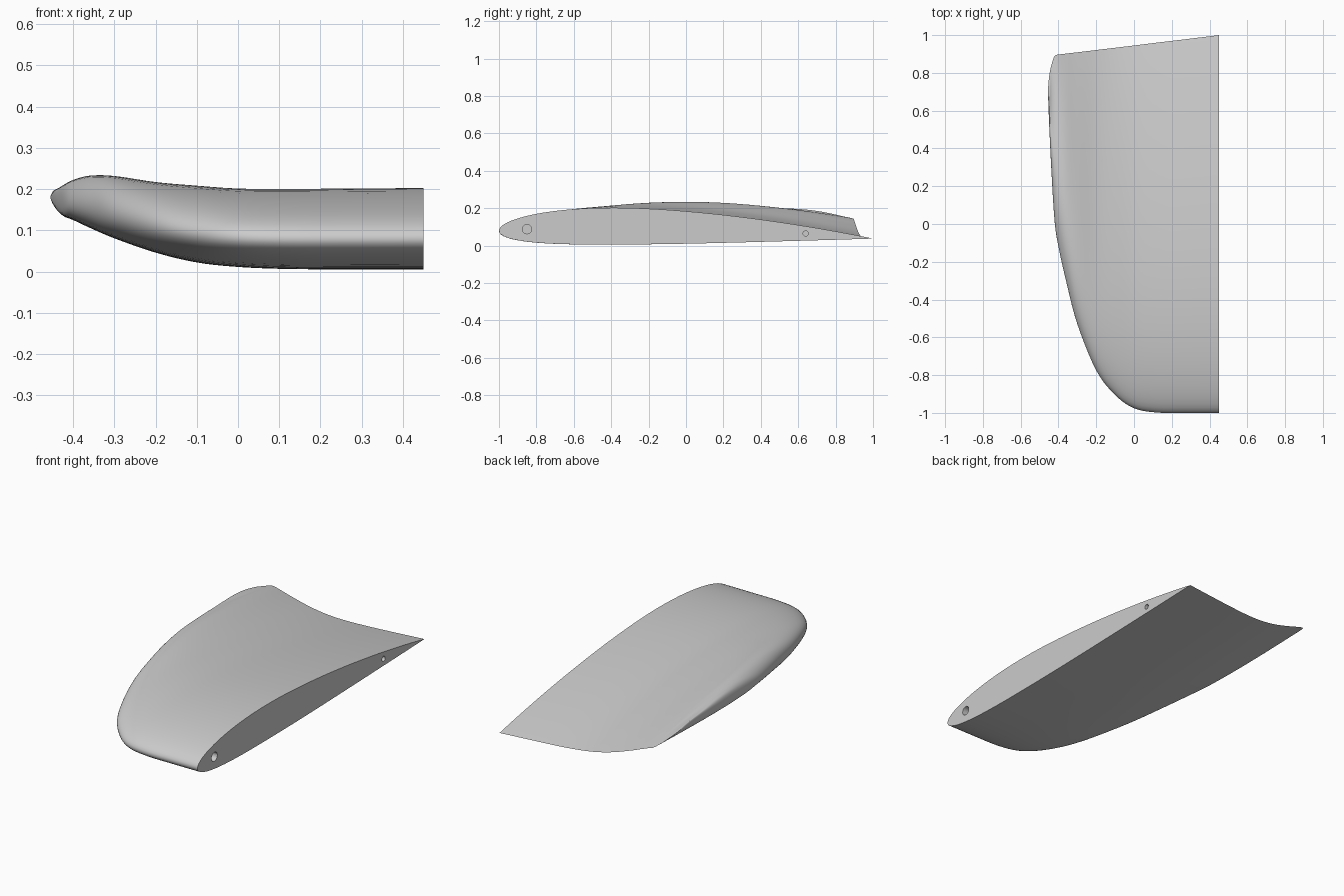
import bpy, bmesh, math
from mathutils import Matrix

if "Cube" in bpy.data.objects:
    bpy.data.objects.remove(bpy.data.objects["Cube"])

grey = bpy.data.materials.new("light grey")
grey.use_nodes = True
colour = (0.6, 0.6, 0.6, 1)
grey.diffuse_color = colour
grey.node_tree.nodes["Principled BSDF"].inputs["Base Color"].default_value = colour

# Span stations: x, leading edge y, trailing edge y, underside z, thickness
STATIONS = [
    (.45, -1, 1, .003, .197),
    (.28, -1, .979, .003, .196),
    (.12, -.998, .96, .004, .194),
    (0, -.975, .945, .009, .19),
    (-.1, -.905, .933, .02, .186),
    (-.2, -.775, .921, .044, .171),
    (-.3, -.53, .909, .079, .151),
    (-.36, -.3, .902, .105, .126),
    (-.4, -.12, .897, .124, .097),
    (-.42, .01, .89, .132, .079),
    (-.435, .24, .85, .144, .058),
    (-.448, .5, .79, .162, .033),
    (-.455, .68, .72, .178, .004),
]
STEPS = 5
CHORD_POINTS = 40


def smooth(a, b, c, d, t):
    """Catmull-Rom blend between stations b and c."""
    return [.5 * (2*q + (r - p)*t + (2*p - 5*q + 4*r - s)*t*t
                  + (3*q - p - 3*r + s)*t**3) for p, q, r, s in zip(a, b, c, d)]


def span_sections():
    ends = ([[2*p - q for p, q in zip(STATIONS[0], STATIONS[1])]] + STATIONS
            + [[2*p - q for p, q in zip(STATIONS[-1], STATIONS[-2])]])
    for i in range(len(STATIONS) - 1):
        for k in range(STEPS):
            yield smooth(*ends[i:i + 4], k / STEPS)
    yield STATIONS[-1]


def airfoil(u, side):
    """Height of the cambered section, in units of its thickness."""
    half = 5 * (.2969*math.sqrt(u) - .126*u - .3516*u**2 + .2843*u**3 - .1036*u**4)
    p = .4
    camber = .2 * ((2*p*u - u*u) / p**2 if u < p
                   else (1 - 2*p + 2*p*u - u*u) / (1 - p)**2)
    return .39 - .215*u + camber + side * half


# Loop from trailing edge over the top to the nose and back underneath
loop = []
for i in range(2 * CHORD_POINTS):
    angle = math.pi * i / CHORD_POINTS
    u = (1 + math.cos(angle)) / 2
    loop.append((u, airfoil(u, 1 if i <= CHORD_POINTS else -1)))

# Wing tip skin lofted through the sections
bm = bmesh.new()
rings = [[bm.verts.new((x, nose + u * (tail - nose), base + h * thick)) for u, h in loop]
         for x, nose, tail, base, thick in span_sections()]
for a, b in zip(rings, rings[1:]):
    for i in range(len(a)):
        j = (i + 1) % len(a)
        bm.faces.new((a[i], a[j], b[j], b[i]))
bm.faces.new(rings[0])
bm.faces.new(rings[-1])
bmesh.ops.recalc_face_normals(bm, faces=bm.faces)
mesh = bpy.data.meshes.new("wing_tip")
bm.to_mesh(mesh)
bm.free()
mesh.materials.append(grey)
wing = bpy.data.objects.new("wing_tip", mesh)
bpy.context.collection.objects.link(wing)

# Blind peg holes bored into the flat root face
bm = bmesh.new()
for y, z, radius in ((-.85, .088, .025), (.64, .065, .014)):
    place = Matrix.Translation((.45, y, z)) @ Matrix.Rotation(math.pi / 2, 4, "Y")
    bmesh.ops.create_cone(bm, cap_ends=True, segments=32, radius1=radius,
                          radius2=radius, depth=.4, matrix=place)
cutter_mesh = bpy.data.meshes.new("peg_hole_cutter")
bm.to_mesh(cutter_mesh)
bm.free()
cutter_mesh.materials.append(grey)
cutter = bpy.data.objects.new("peg_hole_cutter", cutter_mesh)
bpy.context.collection.objects.link(cutter)
cutter.hide_render = True

bore = wing.modifiers.new("peg_holes", "BOOLEAN")
bore.operation = "DIFFERENCE"
bore.solver = "EXACT"
bore.object = cutter
bpy.ops.object.select_all(action="DESELECT")
wing.select_set(True)
bpy.context.view_layer.objects.active = wing
bpy.ops.object.modifier_apply(modifier=bore.name)
bpy.data.objects.remove(cutter)
bpy.ops.object.shade_smooth_by_angle(angle=math.radians(40))
